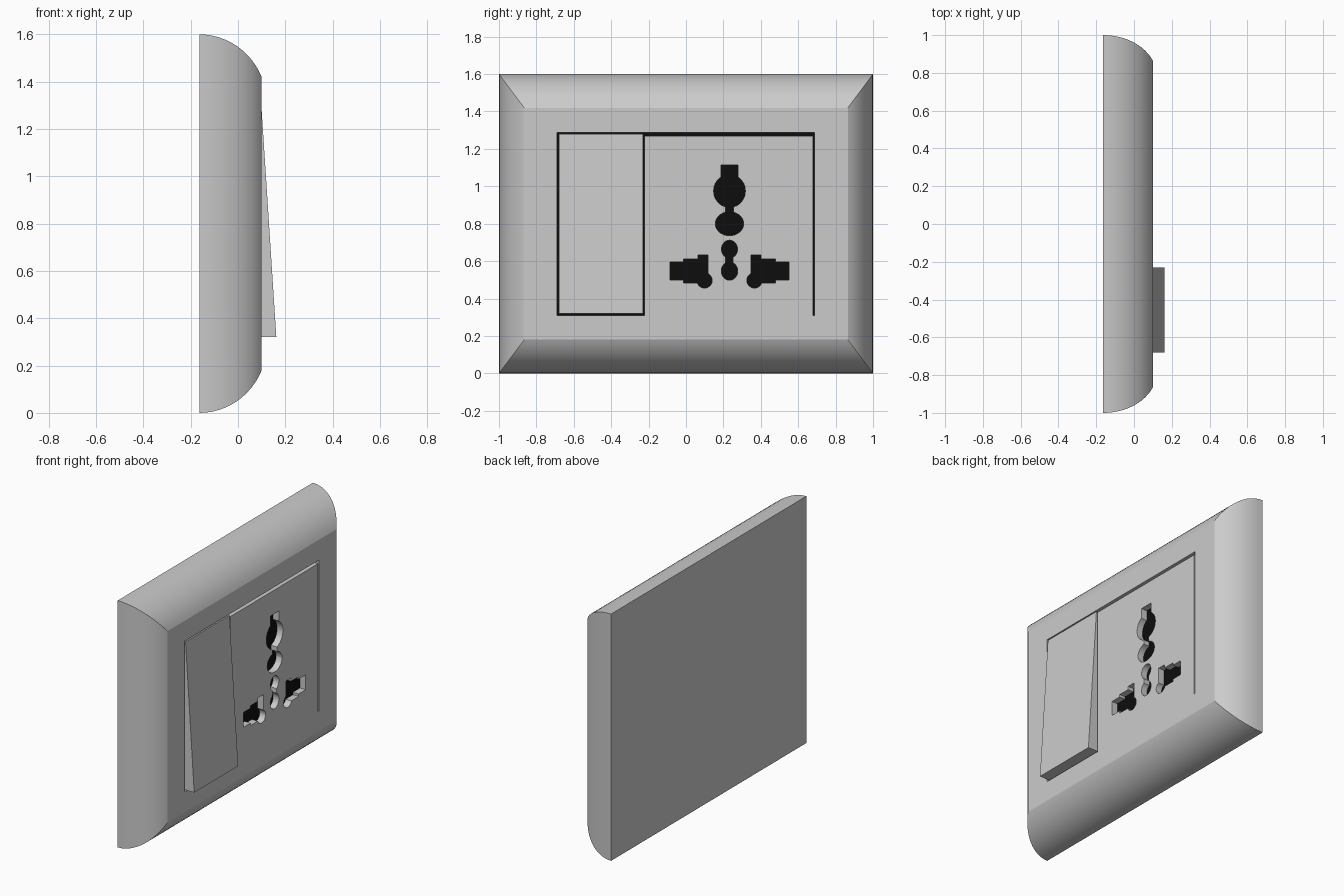
import bpy, bmesh, math

if "Cube" in bpy.data.objects:
    bpy.data.objects.remove(bpy.data.objects["Cube"])

BACK, FACE, FLOOR = -0.163, 0.10, 0.05


def make(name, verts, faces):
    me = bpy.data.meshes.new(name)
    bm = bmesh.new()
    vs = [bm.verts.new(v) for v in verts]
    for f in faces:
        bm.faces.new([vs[i] for i in f])
    bmesh.ops.recalc_face_normals(bm, faces=bm.faces)
    bm.to_mesh(me)
    bm.free()
    ob = bpy.data.objects.new(name, me)
    bpy.context.collection.objects.link(ob)
    return ob


def loft(name, rings):
    """Closed solid through equal-length vertex rings."""
    n = len(rings[0])
    faces = [tuple(range(n)), tuple(range((len(rings) - 1) * n, len(rings) * n))]
    for r in range(len(rings) - 1):
        for i in range(n):
            j = (i + 1) % n
            faces.append((r * n + i, r * n + j, (r + 1) * n + j, (r + 1) * n + i))
    return make(name, [v for ring in rings for v in ring], faces)


def prism(name, outline, x0, x1):
    return loft(name, [[(x, y, z) for y, z in outline] for x in (x0, x1)])


def rect(y0, y1, z0, z1):
    return [(y0, z0), (y1, z0), (y1, z1), (y0, z1)]


def oval(y, z, ry, rz, n=28):
    return [(y + ry * math.cos(2 * math.pi * i / n),
             z + rz * math.sin(2 * math.pi * i / n)) for i in range(n)]


# Wall plate: rectangles shrinking along a rounded profile, with mitred corners
R = 0.285
end = math.asin((FACE - BACK) / R)
drop_end = R * (1 - math.cos(end))
rings = []
for i in range(13):
    a = end * i / 12
    d = R * (1 - math.cos(a)) / drop_end
    y, dz = 1 - 0.135 * d, 0.18 * d
    rings.append([(BACK + R * math.sin(a), p, q) for p, q in rect(-y, y, dz, 1.6 - dz)])
plate = loft("wall_plate", rings)

# Openings: gaps round the modules, then the pin holes
C = 0.2325
cuts = [
    rect(-0.69, -0.222, 0.31, 1.288),             # rocker well
    rect(-0.23, 0.687, 1.269, 1.288),             # gap above socket
    rect(0.678, 0.687, 0.31, 1.28),               # gap beside socket
    rect(C - 0.045, C + 0.045, 1.0, 1.115),       # earth pin
    oval(C, 0.975, 0.085, 0.088),
    rect(C - 0.022, C + 0.022, 0.82, 0.92),
    oval(C, 0.80, 0.076, 0.064),
    oval(C, 0.664, 0.043, 0.048),                 # small centre pin
    rect(C - 0.02, C + 0.02, 0.57, 0.64),
    oval(C, 0.547, 0.044, 0.049),
]
live_pin = [
    [(-0.086, 0.50), (-0.014, 0.50), (-0.014, 0.484), (0.118, 0.484), (0.118, 0.634),
     (0.064, 0.634), (0.064, 0.612), (-0.014, 0.612), (-0.014, 0.596), (-0.086, 0.596)],
    oval(0.099, 0.497, 0.041, 0.041),
]
cuts += live_pin + [[(2 * C - y, z) for y, z in p] for p in live_pin]

bpy.context.view_layer.objects.active = plate
for outline in cuts:
    cutter = prism("cutter", outline, FLOOR, 0.2)
    cutter.hide_render = True
    mod = plate.modifiers.new("cut", 'BOOLEAN')
    mod.operation, mod.solver, mod.object = 'DIFFERENCE', 'EXACT', cutter
    bpy.ops.object.modifier_apply(modifier=mod.name)
    bpy.data.objects.remove(cutter)

plate.select_set(True)
bpy.ops.object.shade_smooth_by_angle(angle=math.radians(15))

# Black backing seen through the openings
black = bpy.data.materials.new("black")
black.diffuse_color = (0.004, 0.004, 0.004, 1)
black.use_nodes = True
black.node_tree.nodes["Principled BSDF"].inputs["Base Color"].default_value = black.diffuse_color
backing = prism("socket_backing", rect(-0.7, 0.7, 0.3, 1.3), 0.0, FLOOR + 0.008)
backing.data.materials.append(black)

# Tilted rocker switch, thicker at the bottom
side = [(0.04, 0.32), (0.162, 0.32), (FACE, 1.28), (0.04, 1.28)]
loft("rocker_switch", [[(x, y, z) for x, z in side] for y in (-0.68, -0.23)])
